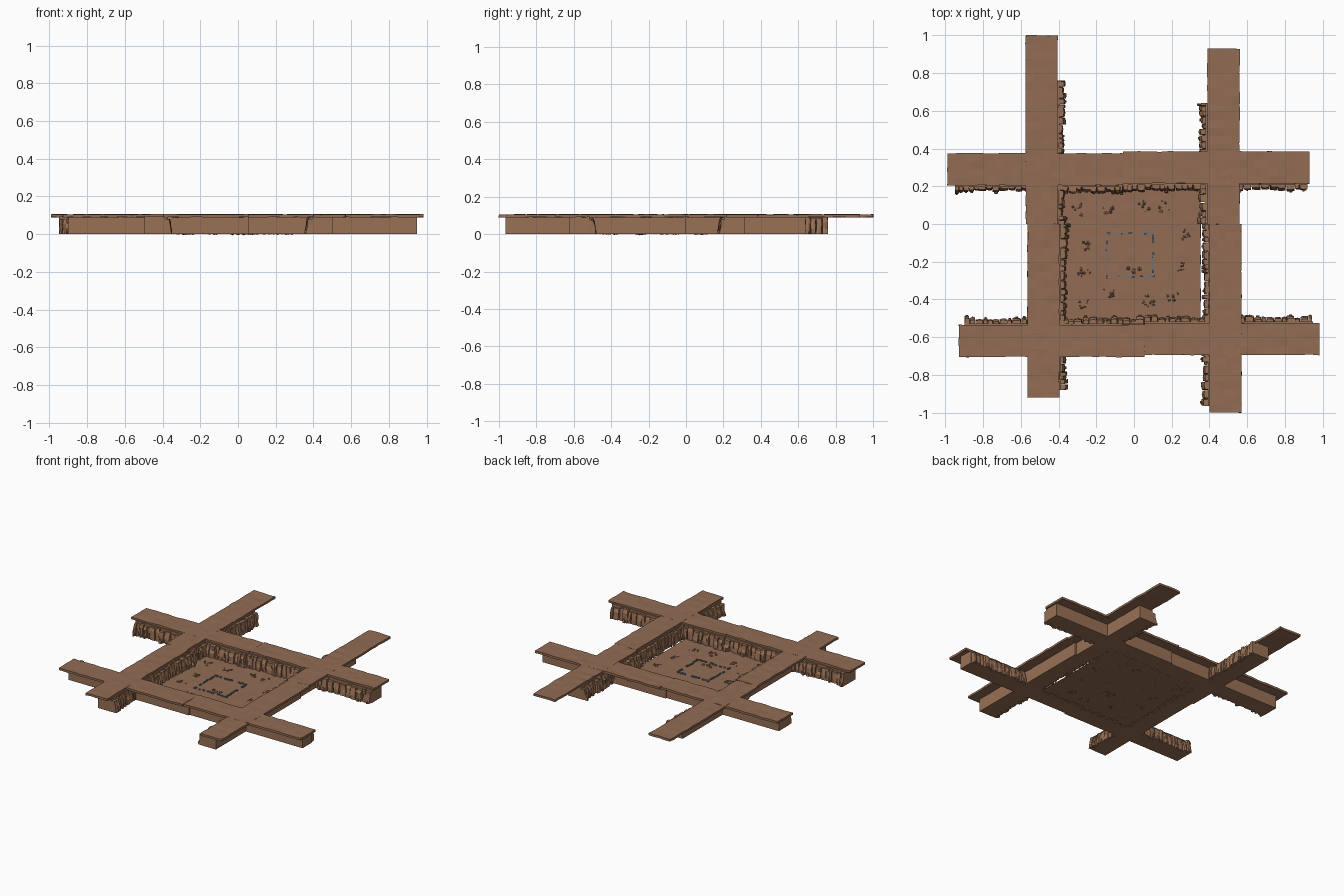
import bpy, bmesh, math, random
from mathutils import Vector, Matrix

if "Cube" in bpy.data.objects:
    bpy.data.objects.remove(bpy.data.objects["Cube"])
random.seed(7)
R = random.uniform


def mat(name, col):
    m = bpy.data.materials.new(name)
    m.diffuse_color = (*col, 1)
    m.use_nodes = True
    m.node_tree.nodes["Principled BSDF"].inputs["Base Color"].default_value = m.diffuse_color
    return m


EARTH = mat("earth_brown", (0.285, 0.150, 0.088))
ROCK = mat("rock_brown", (0.32, 0.165, 0.092))
SLATE = mat("slate_blue", (0.13, 0.18, 0.26))
PEBBLE = mat("pebble_brown", (0.25, 0.13, 0.075))


def finish(bm, name, material, normals=True):
    if normals:
        bmesh.ops.recalc_face_normals(bm, faces=bm.faces)
    me = bpy.data.meshes.new(name)
    bm.to_mesh(me)
    bm.free()
    me.materials.append(material)
    ob = bpy.data.objects.new(name, me)
    bpy.context.collection.objects.link(ob)
    return ob


def loft(bm, rings):
    """Closed solid from a stack of equal-sized point rings."""
    vs = [[bm.verts.new(p) for p in r] for r in rings]
    n = len(vs[0])
    bm.faces.new(vs[0][::-1])
    bm.faces.new(vs[-1])
    for a, b in zip(vs, vs[1:]):
        for i in range(n):
            j = (i + 1) % n
            bm.faces.new((a[i], a[j], b[j], b[i]))


def sheet(name, x0, x1, y0, y1, z, step, jitter, edge, thick, material):
    """Bumpy ground sheet with slightly ragged borders."""
    bm = bmesh.new()
    nx = max(2, round((x1 - x0) / step))
    ny = max(2, round((y1 - y0) / step))
    bmesh.ops.create_grid(bm, x_segments=nx, y_segments=ny, size=0.5)
    for v in bm.verts:
        border = max(abs(v.co.x), abs(v.co.y)) > 0.499
        e = edge if border else 0
        v.co = ((x0 + x1) / 2 + v.co.x * (x1 - x0) + R(-e, e),
                (y0 + y1) / 2 + v.co.y * (y1 - y0) + R(-e, e),
                z + R(-jitter, jitter))
    ob = finish(bm, name, material, False)
    s = ob.modifiers.new("thickness", 'SOLIDIFY')
    s.thickness = thick
    s.offset = -1
    return ob


def cliff(name, axis, plate, inner, outer, rock):
    """One wall module: ground plate, solid body and craggy inner face."""
    side = 1 if inner > outer else -1

    def P(u, v, z):      # u along the wall, v out of the cliff face
        w = inner + side * v
        return (u, w, z) if axis == 'x' else (w, u, z)

    a, b = sorted((inner, outer))
    box = (*plate, a, b) if axis == 'x' else (a, b, *plate)
    sheet(name + "_ground", *box, 0.105, 0.042, 0.002, 0.002, 0.015, EARTH)
    # solid body under the plate
    r0, r1 = rock
    bm = bmesh.new()
    loft(bm, [[P(r0, -0.10, z), P(r1, -0.10, z), P(r1, 0.008, z), P(r0, 0.008, z)]
              for z in (0, 0.093)])
    finish(bm, name + "_body", ROCK)
    # craggy rock columns
    bm = bmesh.new()
    u = r0
    while u < r1 - 0.008:
        w = min(R(0.018, 0.05), r1 - u)
        d = R(0.028, 0.046)
        if u < r0 + 0.03 or u > r1 - 0.06:
            d += 0.008
        h = R(0.074, 0.092)
        rings = []
        for z, k in ((0, 1.0), (h * R(0.3, 0.45), R(0.88, 1.05)),
                     (h * R(0.6, 0.8), R(0.75, 1.0)), (h, R(0.55, 0.85))):
            s = R(-0.003, 0.003)
            rings.append([P(u, -0.01, z), P(u + w, -0.01, z),
                          P(u + w * 0.92 + s, d * k * R(0.85, 1), z),
                          P(u + w * 0.5 + s, d * k, z),
                          P(u + w * 0.06 + s, d * k * R(0.8, 1), z)])
        loft(bm, rings)
        # low boulder at the foot
        if R(0, 1) < 0.35:
            c = u + w / 2
            q = R(0.006, 0.012)
            loft(bm, [[P(c - t, d - 0.01, z), P(c + t, d - 0.01, z),
                       P(c + t * 0.7, d + t * 0.6, z), P(c - t * 0.7, d + t * 0.6, z)]
                      for z, t in ((0, q), (q * 1.6, q), (q * 2.6, q * 0.5))])
        u += w
    finish(bm, name + "_crags", ROCK)


# Four walls, two modules each: axis, plate span, inner edge, outer edge, rock span
cliff("back_left_wall", 'x', (-0.99, -0.06), 0.205, 0.375, (-0.95, -0.06))
cliff("back_right_wall", 'x', (-0.06, 0.93), 0.215, 0.385, (-0.06, 0.92))
cliff("front_left_wall", 'x', (-0.93, 0.055), -0.535, -0.705, (-0.90, 0.055))
cliff("front_right_wall", 'x', (0.055, 0.985), -0.525, -0.695, (0.055, 0.95))
cliff("left_back_wall", 'y', (0.0, 1.0), -0.405, -0.575, (0.0, 0.76))
cliff("left_front_wall", 'y', (-0.92, 0.0), -0.395, -0.565, (-0.88, 0.0))
cliff("right_back_wall", 'y', (0.0, 0.93), 0.388, 0.56, (0.0, 0.64))
cliff("right_front_wall", 'y', (-1.0, 0.0), 0.40, 0.57, (-0.965, 0.0))

# Pit floor
sheet("pit_floor", -0.39, 0.354, -0.53, 0.205, 0.006, 0.045, 0.0012, 0, 0.004, EARTH)


def stone(bm, x, y, r, z=0.005, flat=0.8):
    m = (Matrix.Translation((x, y, z)) @ Matrix.Rotation(R(0, 6.28), 4, 'Z')
         @ Matrix.Diagonal((r * R(0.8, 1.2), r * R(0.8, 1.2), r * flat, 1)))
    bmesh.ops.create_icosphere(bm, subdivisions=1, radius=1, matrix=m)


# Pebble clusters around the floor
bm = bmesh.new()
for cx, cy in [(-.29, .08), (-.13, .085), (.05, .10), (.16, .09), (.27, -.05),
               (.25, -.23), (.21, -.375), (.08, -.41), (-.13, -.375),
               (-.28, -.41), (-.26, -.25), (-.26, -.10)]:
    for i in range(7):
        a, d = R(0, 6.28), R(0.006, 0.038)
        stone(bm, cx + d * math.cos(a), cy + d * math.sin(a), R(0.005, 0.012))
for cx, cy in [(-.03, -.235), (.0, -.25), (.03, -.24)]:
    stone(bm, cx, cy, 0.014)
finish(bm, "pebbles", PEBBLE)

# Broken square of slate stones in the middle
bm = bmesh.new()
x0, x1, y0, y1 = -0.145, 0.10, -0.28, -0.05
corners = [Vector(c) for c in ((x0, y0), (x1, y0), (x1, y1), (x0, y1))]
for i in range(4):
    p, q = corners[i], corners[(i + 1) % 4]
    L = (q - p).length
    t = 0
    while t < L:
        w = R(0.010, 0.024)
        if R(0, 1) < 0.78:
            c = p.lerp(q, min(1, (t + w / 2) / L))
            m = (Matrix.Translation((c.x + R(-.004, .004), c.y + R(-.004, .004), 0.008))
                 @ Matrix.Rotation(math.atan2((q - p).y, (q - p).x) + R(-.2, .2), 4, 'Z')
                 @ Matrix.Diagonal((w * 0.9, R(0.006, 0.011), R(0.008, 0.014), 1)))
            bmesh.ops.create_cube(bm, size=1, matrix=m)
        t += w
finish(bm, "slate_stone_square", SLATE)
